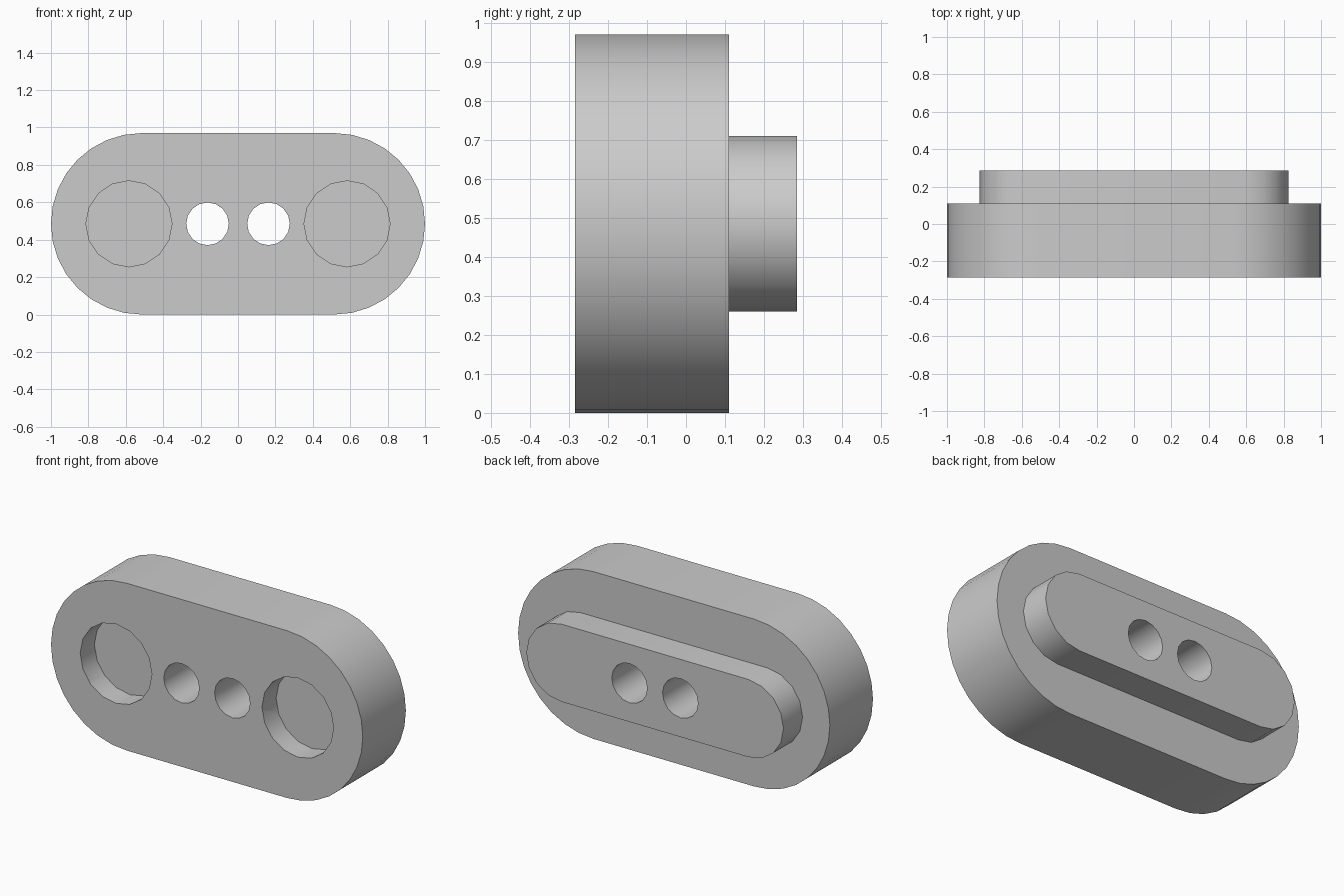
import bpy, bmesh
from math import sin, cos, pi

MID_Z = 0.485

if "Cube" in bpy.data.objects:
    bpy.data.objects.remove(bpy.data.objects["Cube"])

grey = bpy.data.materials.new("plain_grey")
grey.use_nodes = True
colour = (0.6, 0.6, 0.6, 1)
grey.diffuse_color = colour
grey.node_tree.nodes["Principled BSDF"].inputs["Base Color"].default_value = colour


def slot_outline(half_width, radius, steps):
    """Stadium outline in x and z, with rounded left and right ends."""
    offset = half_width - radius
    points = []
    for side in (1, -1):
        for i in range(steps + 1):
            a = -pi / 2 + pi * i / steps
            points.append((side * (offset + radius * cos(a)), side * radius * sin(a)))
    return points


def circle_outline(x, radius, steps):
    return [(x + radius * cos(2 * pi * i / steps), radius * sin(2 * pi * i / steps))
            for i in range(steps)]


def extrude(name, outline, front, back):
    """Solid made by sweeping an outline from front to back along y."""
    bm = bmesh.new()
    face = bm.faces.new([bm.verts.new((x, front, MID_Z + z)) for x, z in outline])
    swept = bmesh.ops.extrude_face_region(bm, geom=[face])["geom"]
    moved = [v for v in swept if isinstance(v, bmesh.types.BMVert)]
    bmesh.ops.translate(bm, verts=moved, vec=(0, back - front, 0))
    bmesh.ops.recalc_face_normals(bm, faces=bm.faces)
    mesh = bpy.data.meshes.new(name)
    bm.to_mesh(mesh)
    bm.free()
    mesh.materials.append(grey)
    obj = bpy.data.objects.new(name, mesh)
    bpy.context.collection.objects.link(obj)
    return obj


def activate(obj):
    bpy.ops.object.select_all(action='DESELECT')
    obj.select_set(True)
    bpy.context.view_layer.objects.active = obj


def cut(obj, cutters):
    activate(obj)
    for cutter in cutters:
        mod = obj.modifiers.new("cut", 'BOOLEAN')
        mod.operation = 'DIFFERENCE'
        mod.solver = 'EXACT'
        mod.object = cutter
        bpy.ops.object.modifier_apply(modifier=mod.name)
    bpy.ops.object.shade_smooth_by_angle(angle=pi / 6)


# Main block and the raised rail on its back
block = extrude("block", slot_outline(1.0, 0.485, 16), -0.285, 0.11)
rail = extrude("back_rail", slot_outline(0.825, 0.225, 8), 0.11, 0.285)

# Through holes and shallow front pockets, mirrored left and right
holes, pockets = [], []
for side in (-1, 1):
    holes.append(extrude("hole_cutter", circle_outline(side * 0.163, 0.114, 16), -0.5, 0.5))
    pockets.append(extrude("pocket_cutter", circle_outline(side * 0.583, 0.23, 16), -0.5, -0.155))

cut(block, holes + pockets)
cut(rail, holes)
for cutter in holes + pockets:
    bpy.data.objects.remove(cutter)
